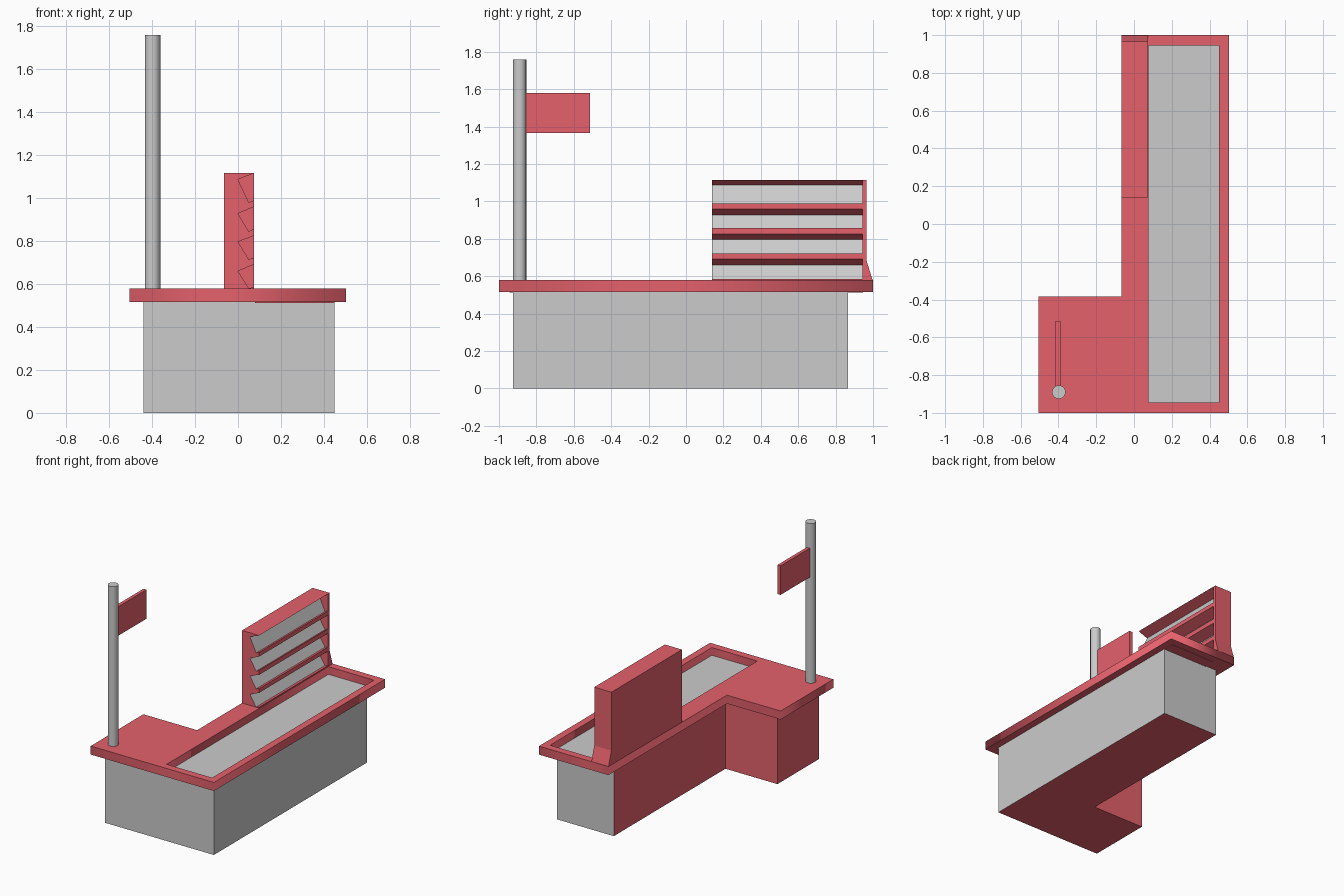
import bpy, bmesh
from mathutils import Vector

if "Cube" in bpy.data.objects:
    bpy.data.objects.remove(bpy.data.objects["Cube"])


def material(name, color):
    m = bpy.data.materials.new(name)
    m.diffuse_color = color
    m.use_nodes = True
    m.node_tree.nodes["Principled BSDF"].inputs["Base Color"].default_value = m.diffuse_color
    return m


RED = material("red_panel", (0.78, 0.12, 0.15, 1))
GREY = material("grey_panel", (0.8, 0.8, 0.8, 1))


def prism(name, points, offset, is_grey=lambda f: False):
    """Extrude a closed 3D outline by offset; colour its faces by a test."""
    bm = bmesh.new()
    face = bm.faces.new([bm.verts.new(p) for p in points])
    ext = bmesh.ops.extrude_face_region(bm, geom=[face], use_keep_orig=True)
    verts = [v for v in ext["geom"] if isinstance(v, bmesh.types.BMVert)]
    bmesh.ops.translate(bm, verts=verts, vec=Vector(offset))
    bmesh.ops.recalc_face_normals(bm, faces=bm.faces)
    for f in bm.faces:
        f.normal_update()
    for f in bm.faces:
        f.material_index = 1 if is_grey(f) else 0
    me = bpy.data.meshes.new(name)
    bm.to_mesh(me)
    bm.free()
    me.materials.append(RED)
    me.materials.append(GREY)
    ob = bpy.data.objects.new(name, me)
    bpy.context.collection.objects.link(ob)
    return ob


# L-shaped base: grey on customer sides and top, red on staff sides and bottom
base_outline = [(-0.44, -0.925), (0.45, -0.925), (0.45, 0.865),
                (-0.015, 0.865), (-0.015, -0.44), (-0.44, -0.44)]


def base_grey(f):
    n, c = f.normal, f.calc_center_median()
    return n.x > 0.5 or n.y < -0.5 or n.z > 0.5 or (n.y > 0.5 and c.y > 0)


prism("counter_base", [(x, y, 0) for x, y in base_outline], (0, 0, 0.516), base_grey)

# L-shaped countertop frame with a long opening
top_outline = [(-0.505, -1), (0.503, -1), (0.503, 1),
               (-0.065, 1), (-0.065, -0.385), (-0.505, -0.385)]
opening = [(0.078, -0.945), (0.45, -0.945), (0.45, 0.945), (0.078, 0.945)]
cu = bpy.data.curves.new("countertop", "CURVE")
cu.dimensions = "2D"
cu.fill_mode = "BOTH"
cu.extrude = 0.0315
for outline in (top_outline, opening):
    sp = cu.splines.new("POLY")
    sp.points.add(len(outline) - 1)
    for p, (x, y) in zip(sp.points, outline):
        p.co = (x, y, 0, 1)
    sp.use_cyclic_u = True
cu.materials.append(RED)
top = bpy.data.objects.new("countertop", cu)
top.location.z = 0.5475
bpy.context.collection.objects.link(top)
bpy.context.view_layer.objects.active = top
top.select_set(True)
bpy.ops.object.convert(target="MESH")

# Grey inlay in the opening
prism("counter_inlay", [(x, y, 0.512) for x, y in opening], (0, 0, 0.01), lambda f: f.normal.z > 0.5)

# Display rack: sawtooth profile, one (ceiling, slot back, slot foot, lip) per shelf
profile = [(-0.065, 0.578), (-0.065, 1.116)]
for ceiling, back, foot, lip in [(1.116, 1.087, 0.98, 0.99), (0.96, 0.928, 0.845, 0.858),
                                 (0.825, 0.797, 0.715, 0.723), (0.692, 0.66, 0.58, 0.586)]:
    profile += [(0.075, ceiling), (0.0, back), (0.05, foot), (0.075, lip)]
profile.append((0.075, 0.578))
prism("display_rack", [(x, 0.14, z) for x, z in profile], (0, 0.805, 0),
      lambda f: f.normal.x > 0.5 and f.normal.z > 0.3)

# Rack end panel with flared foot
end = [(0.945, 0.578), (0.998, 0.578), (0.965, 0.685), (0.965, 1.116), (0.945, 1.116)]
prism("rack_end_panel", [(-0.065, y, z) for y, z in end], (0.14, 0, 0))

# Pole and flag sign
bpy.ops.mesh.primitive_cylinder_add(vertices=16, radius=0.036, depth=1.182,
                                    location=(-0.398, -0.89, 1.169))
bpy.context.object.name = "sign_pole"
bpy.ops.object.shade_smooth_by_angle()
flag = [(-0.87, 1.365), (-0.513, 1.365), (-0.513, 1.58), (-0.87, 1.58)]
prism("sign_flag", [(-0.415, y, z) for y, z in flag], (0.025, 0, 0))
